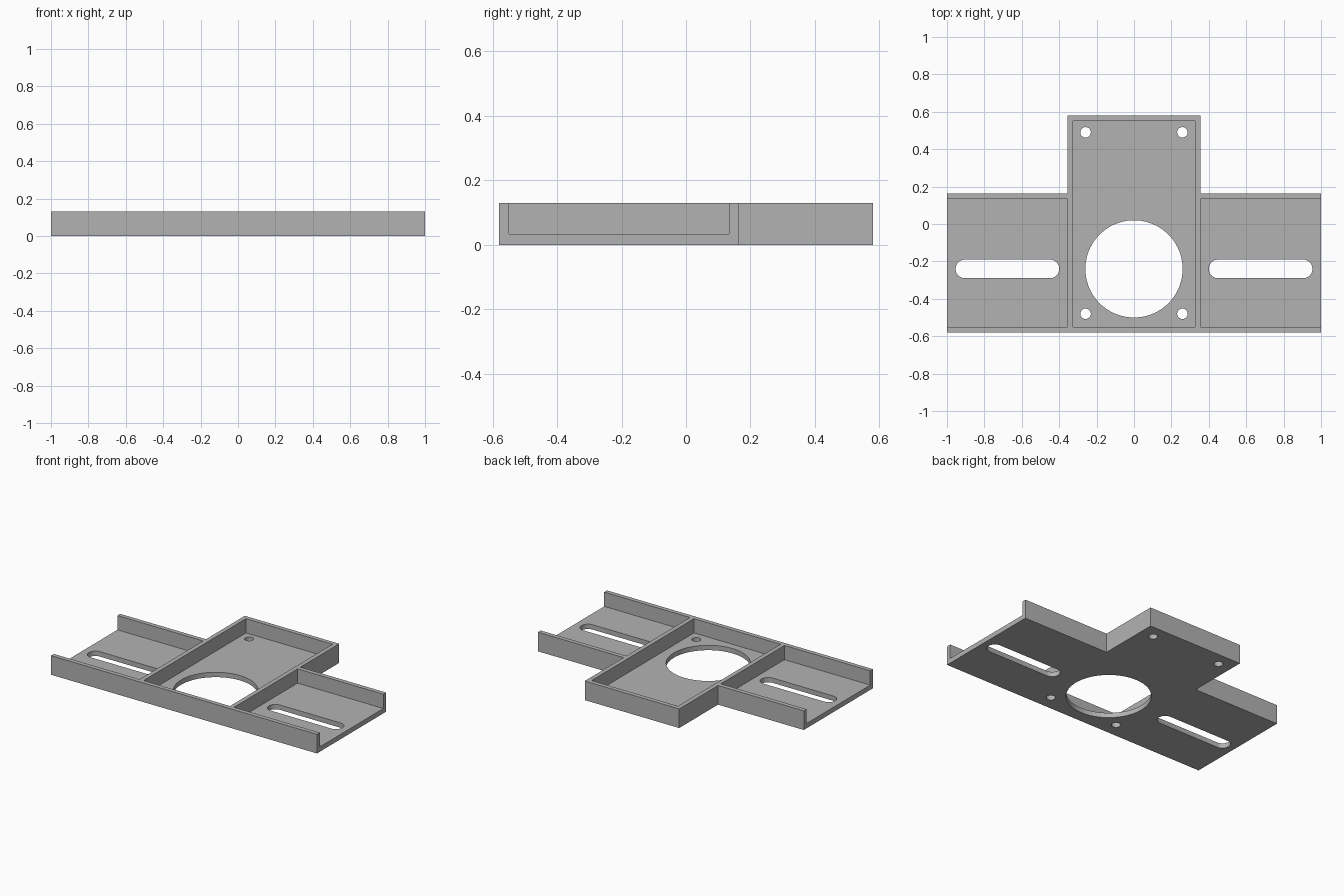
import bpy, bmesh, math

if "Cube" in bpy.data.objects:
    bpy.data.objects.remove(bpy.data.objects["Cube"], do_unlink=True)

# Main dimensions
HEIGHT, FLOOR, WALL = 0.13, 0.033, 0.03
FRONT, BACK, WING_BACK = -0.58, 0.58, 0.163
HALF_BODY, HALF_SPAN = 0.355, 1.0
HOLE_Y = -0.24

grey = bpy.data.materials.new("plain_grey")
grey.use_nodes = True
grey.diffuse_color = (0.45, 0.45, 0.45, 1)
grey.node_tree.nodes["Principled BSDF"].inputs["Base Color"].default_value = (0.45, 0.45, 0.45, 1)


def prisms(name, outlines, z0, z1):
    """One object made of outlines extruded from z0 to z1."""
    bm = bmesh.new()
    for outline in outlines:
        face = bm.faces.new([bm.verts.new((x, y, z0)) for x, y in outline])
        result = bmesh.ops.extrude_face_region(bm, geom=[face])
        top = [v for v in result["geom"] if isinstance(v, bmesh.types.BMVert)]
        bmesh.ops.translate(bm, verts=top, vec=(0, 0, z1 - z0))
    bmesh.ops.recalc_face_normals(bm, faces=bm.faces)
    mesh = bpy.data.meshes.new(name)
    bm.to_mesh(mesh)
    bm.free()
    mesh.materials.append(grey)
    obj = bpy.data.objects.new(name, mesh)
    bpy.context.collection.objects.link(obj)
    return obj


def rectangle(x0, x1, y0, y1):
    return [(x0, y0), (x1, y0), (x1, y1), (x0, y1)]


def slot(cx, cy, radius, half=0.0, steps=64):
    """Circle, or a round-ended slot when half is above zero."""
    points = []
    for i in range(steps):
        a = 2 * math.pi * (i + 0.5) / steps
        shift = math.copysign(half, math.cos(a))
        points.append((cx + shift + radius * math.cos(a), cy + radius * math.sin(a)))
    return points


def cut(target, cutter):
    cutter.hide_render = True
    mod = target.modifiers.new(cutter.name, "BOOLEAN")
    mod.operation, mod.solver, mod.object = "DIFFERENCE", "EXACT", cutter
    bpy.context.view_layer.objects.active = target
    bpy.ops.object.modifier_apply(modifier=mod.name)
    bpy.data.objects.remove(cutter, do_unlink=True)


# T-shaped block
right_half = [(HALF_SPAN, FRONT), (HALF_SPAN, WING_BACK), (HALF_BODY, WING_BACK), (HALF_BODY, BACK)]
outline = right_half + [(-x, y) for x, y in reversed(right_half)]
bracket = prisms("mounting_bracket", [outline], 0, HEIGHT)

# Central tray and two open-ended wing channels
inner = HALF_BODY - WALL
pockets = [rectangle(-inner, inner, FRONT + WALL, BACK - WALL)]
for side in (-1, 1):
    ends = sorted((side * HALF_BODY, side * (HALF_SPAN + 0.1)))
    pockets.append(rectangle(*ends, FRONT + WALL, WING_BACK - WALL))
cut(bracket, prisms("pocket_cutter", pockets, FLOOR, HEIGHT + 0.1))

# Large bore, screw holes and adjustment slots through the floor
holes = [slot(0, HOLE_Y, 0.26)]
for side in (-1, 1):
    holes.append(slot(side * 0.677, HOLE_Y, 0.05, 0.227, 32))
    for y in (-0.48, 0.49):
        holes.append(slot(side * 0.259, y, 0.028, steps=32))
cut(bracket, prisms("hole_cutter", holes, -0.1, HEIGHT + 0.1))

# Smooth bores with crisp edges
bpy.ops.object.select_all(action="DESELECT")
bracket.select_set(True)
bpy.context.view_layer.objects.active = bracket
bpy.ops.object.shade_smooth_by_angle(angle=math.radians(30))
